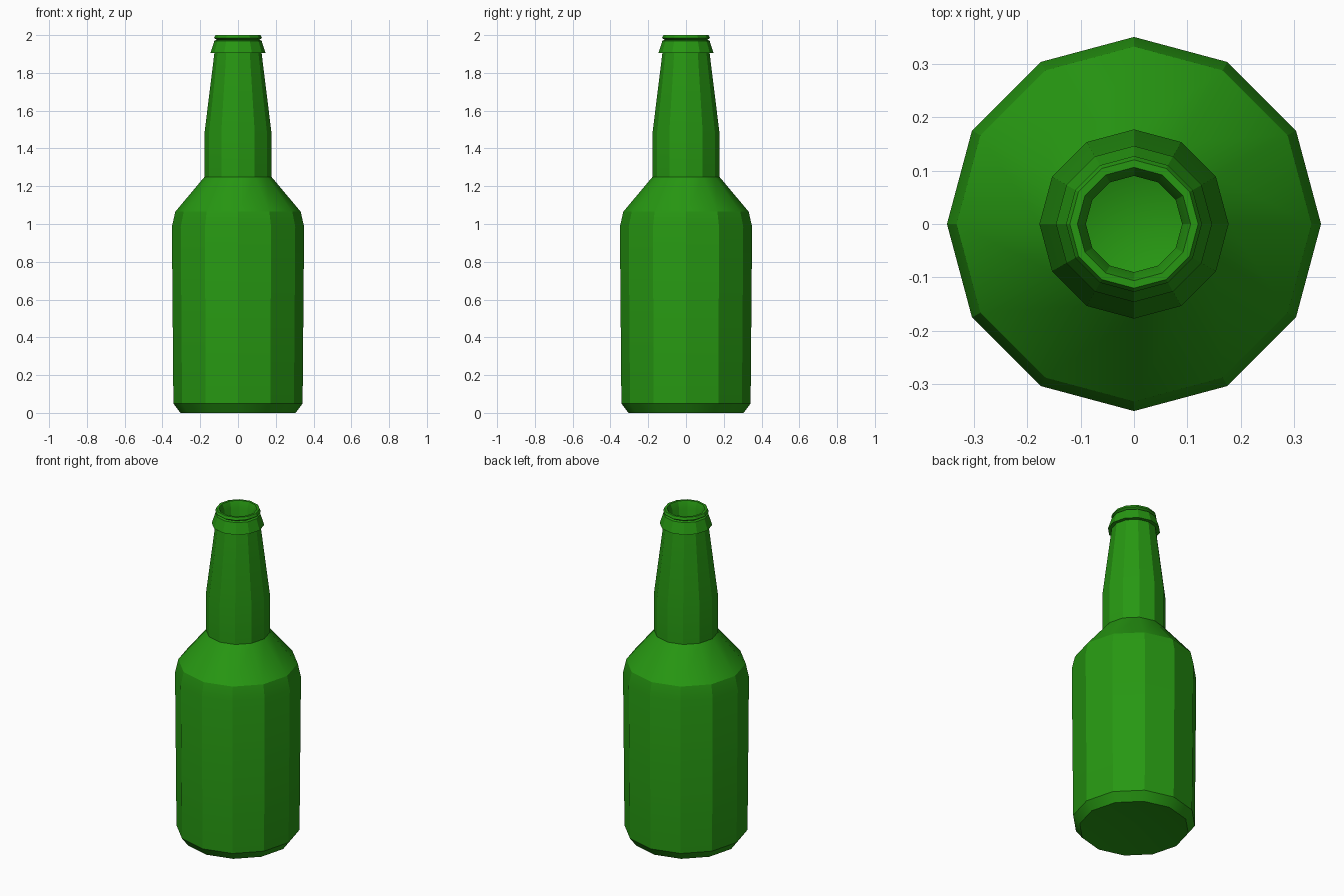
import bpy
import bmesh
from math import cos, sin, pi, radians

SIDES = 12

cube = bpy.data.objects.get("Cube")
if cube:
    bpy.data.objects.remove(cube, do_unlink=True)

glass = bpy.data.materials.new("green glass")
glass.use_nodes = True
green = (0.02, 0.31, 0.006, 1)
glass.diffuse_color = green
glass.node_tree.nodes["Principled BSDF"].inputs["Base Color"].default_value = green


def lathe(name, profile, smooth_angle):
    """Turn a (radius, height) profile round z; radius 0 makes a pole."""
    bm = bmesh.new()
    rings = []
    for r, z in profile:
        if r == 0:
            rings.append([bm.verts.new((0, 0, z))] * SIDES)
        else:
            rings.append([bm.verts.new((r * cos(2 * pi * i / SIDES),
                                        r * sin(2 * pi * i / SIDES), z))
                          for i in range(SIDES)])
    for low, high in zip(rings, rings[1:]):
        for i in range(SIDES):
            j = (i + 1) % SIDES
            corners = [low[i], low[j], high[j], high[i]]
            bm.faces.new(list(dict.fromkeys(corners)))
    mesh = bpy.data.meshes.new(name)
    bm.to_mesh(mesh)
    bm.free()
    mesh.materials.append(glass)
    obj = bpy.data.objects.new(name, mesh)
    bpy.context.collection.objects.link(obj)
    bpy.ops.object.select_all(action='DESELECT')
    obj.select_set(True)
    bpy.context.view_layer.objects.active = obj
    bpy.ops.object.shade_smooth_by_angle(angle=radians(smooth_angle))
    return obj


# Body: dished base, slightly flaring wall and sloping shoulder
lathe("bottle_body", [(0, 0.03), (0.305, 0), (0.342, 0.05), (0.35, 0.985),
                      (0.332, 1.065), (0.177, 1.25)], 25)

# Neck: straight collar, then a taper up to the lip
lathe("bottle_neck", [(0.177, 1.25), (0.177, 1.485), (0.125, 1.905)], 25)

# Lip: flared ring, groove, rim and the hollow mouth
lathe("bottle_lip", [(0.125, 1.905), (0.146, 1.905), (0.125, 1.97),
                     (0.113, 1.975), (0.127, 1.985), (0.12, 2.0),
                     (0.106, 2.0), (0.09, 1.96), (0.09, 1.5), (0, 1.47)], 25)
